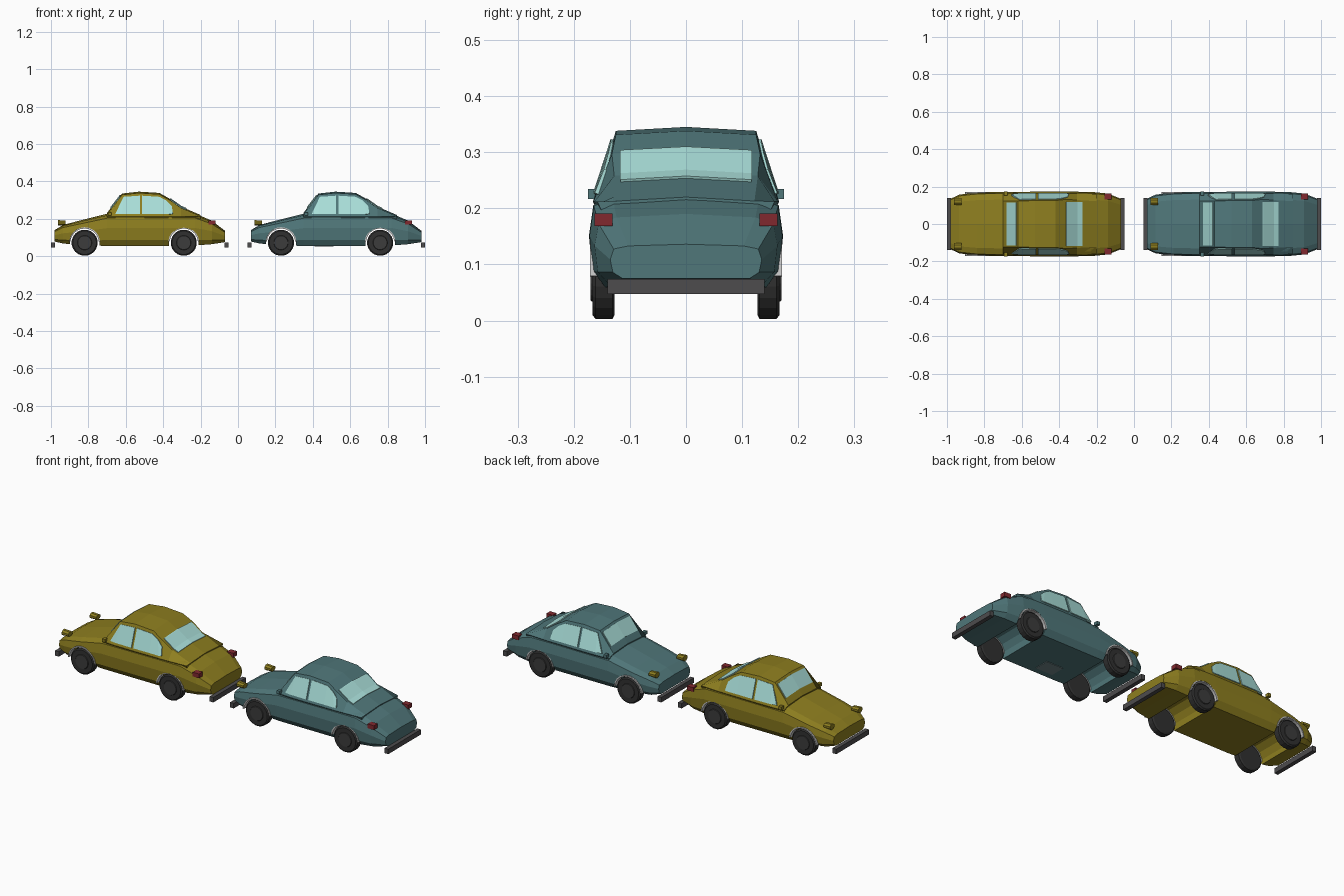
import bpy, bmesh, math
from mathutils import Matrix, Vector

if "Cube" in bpy.data.objects:
    bpy.data.objects.remove(bpy.data.objects["Cube"])


def material(name, rgb):
    m = bpy.data.materials.new(name)
    m.diffuse_color = (*rgb, 1)
    m.use_nodes = True
    m.node_tree.nodes["Principled BSDF"].inputs["Base Color"].default_value = m.diffuse_color
    return m


YELLOW = material("mustard paint", (0.27, 0.21, 0.014))
TEAL = material("teal paint", (0.08, 0.185, 0.195))
GLASS = material("pale glass", (0.40, 0.74, 0.70))
TIRE = material("tire black", (0.03, 0.03, 0.03))
HUB = material("hub grey", (0.045, 0.045, 0.045))
BUMPER = material("bumper grey", (0.075, 0.072, 0.075))
RED = material("tail red", (0.22, 0.022, 0.028))
LINER = material("arch grey", (0.55, 0.55, 0.55))
PANEL = material("floor panel grey", (0.16, 0.24, 0.25))

WHEEL_U, WHEEL_Z = (0.18, 0.71), 0.072

# Cabin stations: u, roof half width, roof edge height, belt half width
CABIN = [(0.30, 0.122, 0.225, 0.160), (0.38, 0.123, 0.328, 0.165),
         (0.47, 0.125, 0.338, 0.166), (0.58, 0.125, 0.331, 0.165),
         (0.64, 0.132, 0.297, 0.165), (0.695, 0.128, 0.258, 0.163),
         (0.80, 0.122, 0.213, 0.158)]
BELT = 0.212

# Body stations: u, half width, underside height, deck height
BODY = [(0.02, 0.135, 0.078, 0.140), (0.065, 0.157, 0.068, 0.167),
        (0.16, 0.168, 0.058, 0.192), (0.30, 0.172, 0.055, 0.227),
        (0.64, 0.173, 0.055, 0.230), (0.77, 0.172, 0.057, 0.228),
        (0.86, 0.163, 0.064, 0.190), (0.93, 0.135, 0.075, 0.136)]


def make(name, verts, faces, mat, x0):
    me = bpy.data.meshes.new(name)
    me.from_pydata([tuple(v) for v in verts], [], faces)
    bm = bmesh.new()
    bm.from_mesh(me)
    bmesh.ops.recalc_face_normals(bm, faces=bm.faces)
    bm.to_mesh(me)
    bm.free()
    me.materials.append(mat)
    ob = bpy.data.objects.new(name, me)
    ob.location.x = x0
    bpy.context.collection.objects.link(ob)
    return ob


def loft(name, rings, mat, x0):
    n = len(rings[0])
    verts = [v for r in rings for v in r]
    faces = [(i * n + j, i * n + (j + 1) % n, (i + 1) * n + (j + 1) % n, (i + 1) * n + j)
             for i in range(len(rings) - 1) for j in range(n)]
    faces += [tuple(range(n)), tuple(range(len(verts) - n, len(verts)))]
    return make(name, verts, faces, mat, x0)


def mirrored(u, half):
    # half runs from the top centre down one side
    left = [(u, -y, z) for y, z in reversed(half) if y > 0]
    return [(u, y, z) for y, z in half] + left


def box(name, lo, hi, mat, x0):
    ring = lambda x: [(x, lo[1], lo[2]), (x, hi[1], lo[2]), (x, hi[1], hi[2]), (x, lo[1], hi[2])]
    return loft(name, [ring(lo[0]), ring(hi[0])], mat, x0)


def lathe(name, u, z, profile, sides, mat, x0):
    # profile is (y, radius) along the y axis
    rings = []
    for y, r in profile:
        a = [math.tau * (k + 0.5) / sides for k in range(sides)]
        rings.append([(u + r * math.cos(t), y, z + r * math.sin(t)) for t in a])
    return loft(name, rings, mat, x0)


def station(u):
    for a, b in zip(CABIN, CABIN[1:]):
        if a[0] <= u <= b[0]:
            t = (u - a[0]) / (b[0] - a[0])
            return [p + (q - p) * t for p, q in zip(a, b)]


def on_roof(u, y):
    _, yr, z, _ = station(u)
    return (u, y, z + 0.007 * (1 - abs(y) / yr))


def on_side(u, z, s):
    _, yr, zr, yb = station(u)
    t = (z - BELT) / (zr - BELT)
    return (u, s * (yb + (yr - yb) * t), z)


def pane(name, verts, faces, x0):
    ob = make(name, verts, faces, GLASS, x0)
    mod = ob.modifiers.new("thickness", 'SOLIDIFY')
    mod.thickness, mod.offset = 0.009, 0


def roof_pane(name, us, w, x0):
    verts = [on_roof(u, y) for u in us for y in (-w, 0, w)]
    faces = [(i * 3 + j, i * 3 + j + 1, i * 3 + j + 4, i * 3 + j + 3)
             for i in range(len(us) - 1) for j in (0, 1)]
    pane(name, verts, faces, x0)


def build_car(x0, paint):
    # Lower body shell
    rings = []
    for u, w, zb, zt in BODY:
        h = zt - zb
        rings.append(mirrored(u, [(0, zt), (0.76 * w, zt - 0.05 * h), (0.955 * w, zt - 0.14 * h),
                                  (w, zb + 0.55 * h), (0.965 * w, zb + 0.18 * h),
                                  (0.84 * w, zb), (0, zb)]))
    body = loft("body", rings, paint, x0)

    # Wheel arches cut right through
    for u in WHEEL_U:
        cutter = lathe("arch_cutter", u, WHEEL_Z, [(-0.3, 0.081), (0.3, 0.081)], 14, paint, x0)
        mod = body.modifiers.new("arch", 'BOOLEAN')
        mod.operation, mod.solver, mod.object = 'DIFFERENCE', 'EXACT', cutter
        bpy.context.view_layer.objects.active = body
        bpy.ops.object.modifier_apply(modifier=mod.name)
        bpy.data.objects.remove(cutter)

    # Cabin
    loft("cabin", [mirrored(u, [(0, z + 0.007), (yr, z), (yb, BELT), (yb - 0.01, 0.19), (0, 0.19)])
                   for u, yr, z, yb in CABIN], paint, x0)

    # Windows
    roof_pane("windshield", (0.322, 0.372), 0.115, x0)
    roof_pane("rear_window", (0.636, 0.64, 0.695, 0.722), 0.117, x0)
    front = [(0.345, 0.225), (0.38, 0.225), (0.475, 0.225), (0.475, 0.322), (0.388, 0.316)]
    back = [(0.487, 0.225), (0.58, 0.225), (0.64, 0.224), (0.652, 0.226),
            (0.645, 0.268), (0.615, 0.297), (0.58, 0.316), (0.487, 0.322)]
    for s in (-1, 1):
        pane("front_side_window", [on_side(u, z, s) for u, z in front], [(0, 1, 4), (1, 2, 3, 4)], x0)
        pane("rear_side_window", [on_side(u, z, s) for u, z in back],
             [(0, 1, 6, 7), (1, 2, 5, 6), (2, 3, 4, 5)], x0)

        # Wheels, hubs and arch liners
        for u in WHEEL_U:
            lathe("wheel", u, WHEEL_Z, [(s * y, r) for y, r in
                  ((0.127, 0.062), (0.131, 0.07), (0.161, 0.07), (0.167, 0.063))], 20, TIRE, x0)
            lathe("hub", u, WHEEL_Z, [(s * 0.16, 0.043), (s * 0.17, 0.037)], 20, HUB, x0)
            arc = [math.radians(5 + 17 * k) for k in range(11)]
            loft("arch_liner", [[(u + r * math.cos(t), s * y, WHEEL_Z + r * math.sin(t))
                                 for y, r in ((0.135, 0.076), (0.171, 0.076), (0.171, 0.083), (0.135, 0.083))]
                                for t in arc], LINER, x0)

        # Lamps and mirrors
        rings = [[(u, s * 0.12 + 0.02 * math.cos(k * math.tau / 8 + math.pi / 8),
                   0.178 + r * math.sin(k * math.tau / 8 + math.pi / 8)) for k in range(8)]
                 for u, r in ((0.038, 0.016), (0.078, 0.013))]
        loft("headlight", rings, YELLOW, x0)
        box("tail_light", (0.842, s * 0.147 - 0.016, 0.168), (0.880, s * 0.147 + 0.016, 0.191), RED, x0)
        box("mirror", (0.305, s * 0.164 - 0.011, 0.217), (0.323, s * 0.164 + 0.011, 0.234), paint, x0)

    # Bumpers
    for u in (0, 0.928):
        box("bumper", (u, -0.14, 0.047), (u + 0.022, 0.14, 0.074), BUMPER, x0)


build_car(-1.0, YELLOW)
build_car(0.05, TEAL)

# Small panel under the teal car
box("floor_panel", (0.41, -0.11, 0.052), (0.51, -0.03, 0.057), PANEL, 0)
